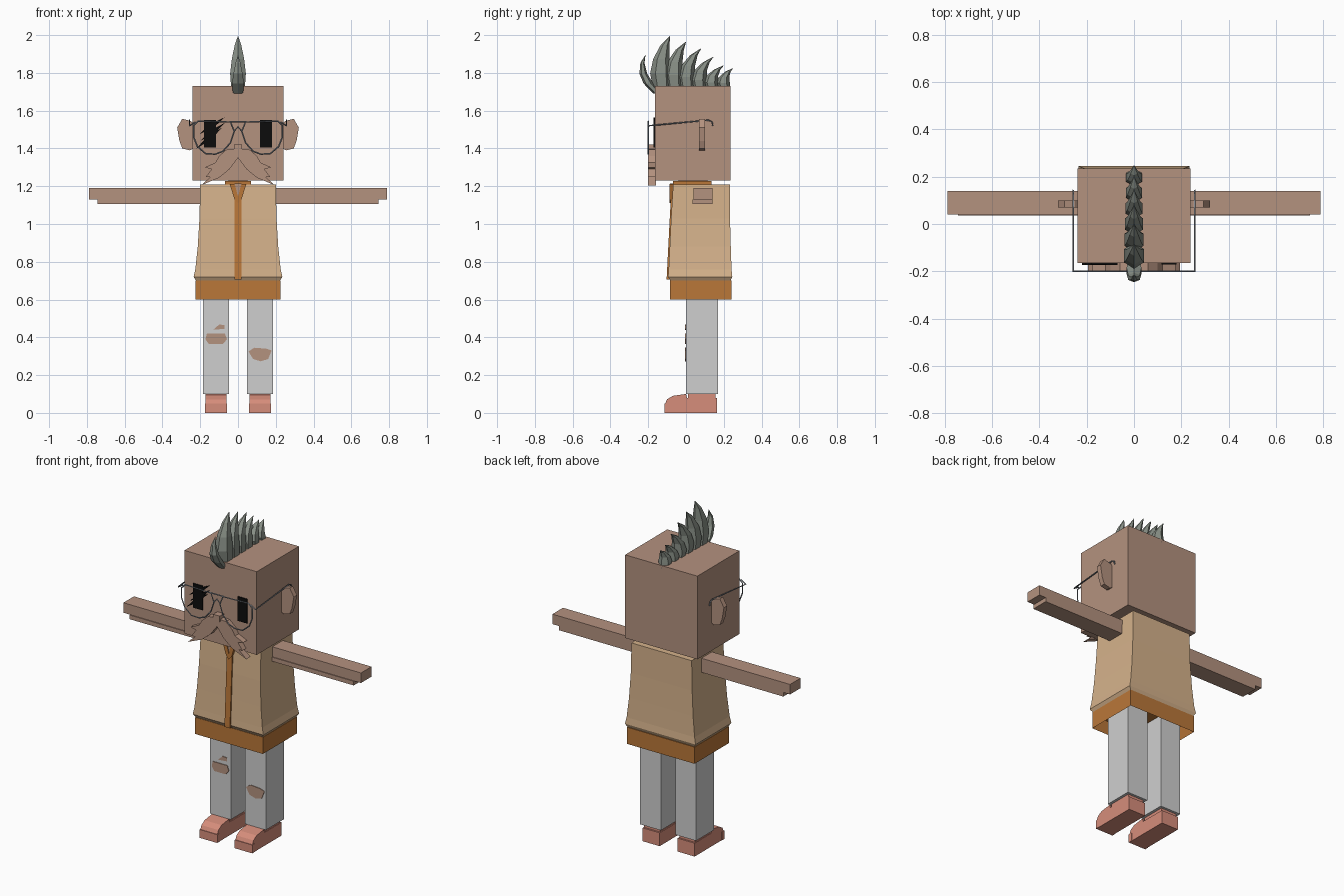
import bpy, bmesh, math
from mathutils import Vector

old = bpy.data.objects.get("Cube")
if old:
    bpy.data.objects.remove(old, do_unlink=True)


def material(name, *rgb):
    lin = [((c / 255 + 0.055) / 1.055) ** 2.4 for c in rgb] + [1]
    m = bpy.data.materials.new(name)
    m.use_nodes = True
    m.diffuse_color = lin
    bsdf = next(n for n in m.node_tree.nodes if n.type == "BSDF_PRINCIPLED")
    bsdf.inputs["Base Color"].default_value = lin
    return m


skin = material("skin", 180, 146, 127)
shirt = material("tan cloth", 213, 178, 139)
orange = material("orange brown trim", 186, 119, 57)
denim = material("light grey cloth", 207, 207, 207)
leather = material("salmon leather", 214, 141, 123)
hair = material("grey green hair", 136, 143, 134)
metal = material("grey metal", 135, 142, 150)
black = material("black", 12, 12, 12)


def finish(name, bm, mat):
    bmesh.ops.recalc_face_normals(bm, faces=bm.faces)
    me = bpy.data.meshes.new(name)
    bm.to_mesh(me)
    bm.free()
    me.materials.append(mat)
    ob = bpy.data.objects.new(name, me)
    bpy.context.collection.objects.link(ob)
    return ob


def loft(name, rings, mat):
    """Skin closed rings of equal length and cap both ends."""
    bm = bmesh.new()
    vs = [[bm.verts.new(p) for p in ring] for ring in rings]
    for a, b in zip(vs, vs[1:]):
        for i in range(len(a)):
            j = (i + 1) % len(a)
            bm.faces.new((a[i], a[j], b[j], b[i]))
    bm.faces.new(vs[0])
    bm.faces.new(vs[-1])
    return finish(name, bm, mat)


def rect(x0, x1, y0, y1, z):
    return [(x0, y0, z), (x1, y0, z), (x1, y1, z), (x0, y1, z)]


def box(name, x, y, z, mat):
    return loft(name, [rect(*x, *y, h) for h in z], mat)


def front_prism(name, outline, y0, y1, mat):
    return loft(name, [[(x, y, z) for x, z in outline] for y in (y0, y1)], mat)


def side_prism(name, outline, x0, x1, mat):
    return loft(name, [[(x, y, z) for y, z in outline] for x in (x0, x1)], mat)


def wire(name, points, closed, radius):
    cu = bpy.data.curves.new(name, "CURVE")
    cu.dimensions = "3D"
    cu.bevel_depth = radius
    cu.bevel_resolution = 0
    sp = cu.splines.new("POLY")
    sp.points.add(len(points) - 1)
    for p, co in zip(sp.points, points):
        p.co = (*co, 1)
    sp.use_cyclic_u = closed
    tmp = bpy.data.objects.new(name + "_path", cu)
    bpy.context.collection.objects.link(tmp)
    dg = bpy.context.evaluated_depsgraph_get()
    me = bpy.data.meshes.new_from_object(tmp.evaluated_get(dg))
    bpy.data.objects.remove(tmp, do_unlink=True)
    me.materials.clear()
    me.materials.append(metal)
    ob = bpy.data.objects.new(name, me)
    bpy.context.collection.objects.link(ob)


# Head, neck and nose
box("head", (-0.24, 0.24), (-0.165, 0.235), (1.23, 1.73), skin)
box("neck", (-0.05, 0.05), (-0.04, 0.115), (1.15, 1.24), skin)
box("nose", (-0.022, 0.022), (-0.205, -0.16), (1.385, 1.42), skin)

# Flared jacket with a narrow turned-in lower lip
loft("jacket", [rect(-w, w, y0, y1, z) for z, w, y0, y1 in (
    (0.70, 0.222, -0.083, 0.236), (0.72, 0.235, -0.095, 0.245),
    (0.76, 0.226, -0.092, 0.241), (0.88, 0.213, -0.086, 0.237),
    (1.03, 0.204, -0.079, 0.233), (1.21, 0.2, -0.068, 0.232))], shirt)
side_prism("zip_strip", [(-0.102, 0.705), (-0.102, 0.72), (-0.086, 1.03),
                         (-0.078, 1.17), (-0.05, 1.17), (-0.05, 0.705)],
           -0.018, 0.018, orange)
box("collar_band", (-0.07, 0.07), (-0.068, 0.135), (1.19, 1.228), orange)
front_prism("throat", [(0, 1.14), (0.02, 1.215), (-0.02, 1.215)],
            -0.084, -0.05, skin)

# Hollow waistband
band = bmesh.new()
low = rect(-0.225, 0.225, -0.085, 0.24, 0.60)
vb = [band.verts.new(p) for p in low]
vt = [band.verts.new((x, y, 0.70)) for x, y, z in low]
for i in range(4):
    j = (i + 1) % 4
    band.faces.new((vb[i], vb[j], vt[j], vt[i]))
band.faces.new(vt)
bottom = band.faces.new(vb[::-1])
bmesh.ops.recalc_face_normals(band, faces=band.faces)
bmesh.ops.inset_region(band, faces=[bottom], thickness=0.025)
bmesh.ops.translate(band, verts=list(bottom.verts), vec=(0, 0, 0.07))
finish("waistband", band, orange)

# Outlines shared by mirrored parts, as (x, z)
ear = [(0.235, 1.53), (0.25, 1.545), (0.295, 1.557), (0.322, 1.51),
       (0.31, 1.44), (0.295, 1.40), (0.255, 1.39), (0.235, 1.40)]
whiskers = [(0, 1.40), (0.06, 1.395), (0.10, 1.36), (0.12, 1.325),
            (0.175, 1.30), (0.14, 1.29), (0.17, 1.25), (0.145, 1.25),
            (0.195, 1.205), (0.10, 1.245), (0.045, 1.29), (0, 1.35)]
lens = [(0.04, 1.54), (0.21, 1.545), (0.235, 1.52), (0.235, 1.46),
        (0.215, 1.41), (0.17, 1.372), (0.12, 1.37), (0.08, 1.385),
        (0.04, 1.43), (0.02, 1.49)]
shoe = [(-0.11, 0), (-0.11, 0.05), (-0.10, 0.072), (-0.07, 0.09), (0, 0.10),
        (0.005, 0.08), (0.165, 0.08), (0.165, 0)]

for side, s in (("left", 1), ("right", -1)):
    def flip(pts):
        return [(s * x, z) for x, z in pts]

    def span(a, b):
        return sorted((s * a, s * b))

    # Face parts
    front_prism(side + "_ear", flip(ear), 0.07, 0.10, skin)
    front_prism(side + "_moustache", flip(whiskers), -0.2, -0.16, skin)
    box(side + "_eye", span(0.117, 0.18), (-0.172, -0.163), (1.405, 1.55), black)

    # Spectacles
    wire(side + "_lens_rim", [(x, -0.2, z) for x, z in flip(lens)], True, 0.004)
    wire(side + "_temple", [(s * x, y, z) for x, y, z in (
        (0.225, -0.2, 1.54), (0.257, -0.2, 1.52), (0.257, 0.12, 1.55),
        (0.257, 0.138, 1.54), (0.257, 0.142, 1.52))], False, 0.004)

    # Arm with a stepped hand
    box(side + "_arm", span(0.17, 0.79), (0.04, 0.14), (1.13, 1.19), skin)
    box(side + "_arm_underside", span(0.17, 0.745), (0.035, 0.14),
        (1.105, 1.13), skin)

    # Lapel
    front_prism(side + "_lapel", flip([(0, 1.11), (0.018, 1.13), (0.045, 1.213),
                                       (0.018, 1.213), (0, 1.145)]),
                -0.088, -0.05, orange)

    # Leg and shoe
    box(side + "_trouser_leg", span(0.048, 0.186), (0, 0.17), (0.10, 0.68), denim)
    box(side + "_ankle", span(0.065, 0.17), (0.01, 0.155), (0.07, 0.11), leather)
    side_prism(side + "_shoe", shoe, *span(0.06, 0.173), leather)
    box(side + "_toe_seam", span(0.058, 0.175), (-0.114, -0.09), (0, 0.05), leather)

wire("bridge", [(-0.045, -0.2, 1.542), (0.045, -0.2, 1.542)], False, 0.004)
wire("nose_bridge", [(-0.022, -0.2, 1.49), (0, -0.2, 1.515), (0.022, -0.2, 1.49)],
     False, 0.004)

# Slashes crossing the right eye
for n, (x0, z0, x1, z1) in enumerate(((-0.22, 1.40, -0.085, 1.51),
                                      (-0.2, 1.44, -0.07, 1.535),
                                      (-0.205, 1.475, -0.07, 1.565))):
    mx, mz = (x0 + x1) / 2, (z0 + z1) / 2
    front_prism(f"eye_slash_{n + 1}", [(x0, z0), (mx + 0.008, mz - 0.01),
                (x1, z1), (mx - 0.008, mz + 0.01)], -0.173, -0.163, black)

# Tears in the trousers, each a thin skin plate
tears = {
    "right_knee_tear": [(-0.165, 0.42), (-0.07, 0.42), (-0.058, 0.39),
                        (-0.08, 0.365), (-0.155, 0.365), (-0.172, 0.39)],
    "right_small_tear": [(-0.13, 0.44), (-0.072, 0.445), (-0.072, 0.465),
                         (-0.10, 0.468)],
    "left_knee_tear": [(0.056, 0.325), (0.085, 0.345), (0.15, 0.34), (0.178, 0.33),
                       (0.16, 0.285), (0.12, 0.273), (0.08, 0.285)],
}
for name, outline in tears.items():
    front_prism(name, outline, -0.004, 0.004, skin)


# Mohawk: curved six-sided spikes sweeping back
def spike(name, base, ctrl, tip, width, depth):
    b, c, t = (Vector((0, *p)) for p in (base, ctrl, tip))
    rings = []
    for k, size in ((0, 0.85), (0.25, 1), (0.5, 0.78), (0.78, 0.42), (1, 0.02)):
        mid = b * (1 - k) ** 2 + c * 2 * k * (1 - k) + t * k * k
        rings.append([mid + Vector((width * size * math.sin(a),
                                    depth * size * math.cos(a), 0))
                      for a in (i * math.pi / 3 for i in range(6))])
    loft(name, rings, hair)


spike("hair_spike_1", (-0.15, 1.69), (-0.27, 1.80), (-0.215, 1.895), 0.036, 0.026)
tips = ((-0.085, 1.995), (0, 1.965), (0.08, 1.93), (0.145, 1.885),
        (0.20, 1.84), (0.248, 1.825))
for n, (y, z) in enumerate(tips):
    base = -0.125 + n * 0.066
    spike(f"hair_spike_{n + 2}", (base, 1.71), (base - 0.03, 1.71 + (z - 1.71) * 0.65),
          (y, z), 0.048 - n * 0.002, 0.056 - n * 0.004)
